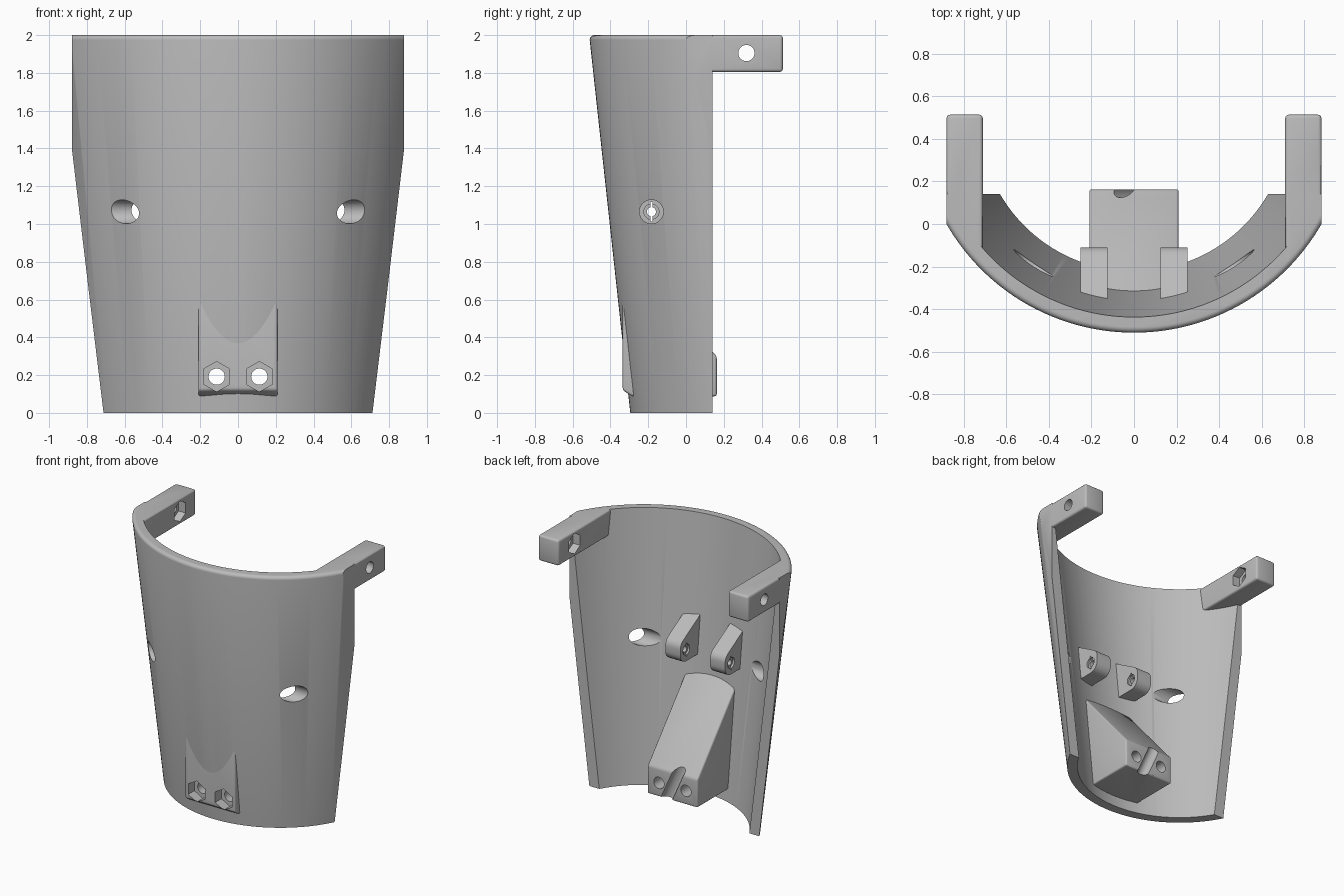
import bpy, bmesh
from math import radians, cos, sin
from mathutils import Matrix, Vector

if "Cube" in bpy.data.objects:
    bpy.data.objects.remove(bpy.data.objects["Cube"])

grey = bpy.data.materials.new("plain_grey")
grey.use_nodes = True
grey.diffuse_color = (0.5, 0.5, 0.5, 1)
grey.node_tree.nodes["Principled BSDF"].inputs["Base Color"].default_value = (0.5, 0.5, 0.5, 1)

AXIS_Y = 0.505                                  # cone axis
WALL = 0.073
TURN = {"X": Matrix.Rotation(radians(90), 4, "Y") @ Matrix.Rotation(radians(90), 4, "Z"),
        "Y": Matrix.Rotation(radians(90), 4, "X"), "Z": Matrix()}


def make(name, bm):
    bmesh.ops.recalc_face_normals(bm, faces=bm.faces)
    mesh = bpy.data.meshes.new(name)
    bm.to_mesh(mesh)
    bm.free()
    mesh.materials.append(grey)
    obj = bpy.data.objects.new(name, mesh)
    bpy.context.collection.objects.link(obj)
    return obj


def round_edges(bm, width):
    bmesh.ops.bevel(bm, geom=bm.edges[:], offset=width, segments=3, profile=0.5, affect="EDGES")


def box(name, low, high, bevel=0):
    bm = bmesh.new()
    low, high = Vector(low), Vector(high)
    bmesh.ops.create_cube(bm, size=1, matrix=Matrix.Translation((low + high) / 2)
                          @ Matrix.Diagonal((*(high - low), 1)))
    if bevel:
        round_edges(bm, bevel)
    return make(name, bm)


def rod(name, centre, radius, length, axis, sides=40, tilt=None):
    bm = bmesh.new()
    bmesh.ops.create_cone(bm, cap_ends=True, segments=sides, radius1=radius, radius2=radius, depth=length,
                          matrix=Matrix.Translation(centre) @ (tilt or TURN[axis]))
    return make(name, bm)


def lathe(name, profile, sides=160):
    """Solid of revolution around the cone axis from (radius, z) pairs."""
    bm = bmesh.new()
    rings = [[bm.verts.new((r * cos(radians(360 * i / sides)), AXIS_Y + r * sin(radians(360 * i / sides)), z))
              for i in range(sides)] for r, z in profile]
    for a, b in zip(rings, rings[1:]):
        for i in range(sides):
            j = (i + 1) % sides
            bm.faces.new((a[i], a[j], b[j], b[i]))
    bm.faces.new(rings[0])
    bm.faces.new(rings[-1])
    return make(name, bm)


def extrude_x(name, profile, x0, x1, bevel=0):
    """Prism along x from a (y, z) outline."""
    bm = bmesh.new()
    face = bm.faces.new([bm.verts.new((x0, y, z)) for y, z in profile])
    new = bmesh.ops.extrude_face_region(bm, geom=[face])["geom"]
    bmesh.ops.translate(bm, vec=(x1 - x0, 0, 0), verts=[v for v in new if isinstance(v, bmesh.types.BMVert)])
    bmesh.ops.recalc_face_normals(bm, faces=bm.faces)
    if bevel:
        round_edges(bm, bevel)
    return make(name, bm)


def combine(target, tools, operation="DIFFERENCE", keep=False):
    for tool in tools:
        mod = target.modifiers.new("cut", "BOOLEAN")
        mod.operation, mod.solver, mod.object = operation, "EXACT", tool
        bpy.context.view_layer.objects.active = target
        bpy.ops.object.modifier_apply(modifier=mod.name)
        if not keep:
            bpy.data.objects.remove(tool)


def radius_at(z):
    return 0.80 + 0.1075 * z


# Half shell with two arms, trimmed by the outer cone
shell = box("shell", (-0.88, -0.8, 0), (0.88, 0.14, 2))
combine(shell, [lathe("hollow", [(radius_at(z) - WALL, z) for z in (-0.2, 2.2)])])
for s in (-1, 1):
    xs = sorted((s * 0.71, s * 0.88))
    combine(shell, [box("arm", (xs[0], -0.2, 1.805), (xs[1], 0.513, 2), 0.016)], "UNION")
rim = [(radius_at(2) - 0.025 * (1 - cos(radians(a))), 1.975 + 0.025 * sin(radians(a))) for a in range(0, 91, 18)]
combine(shell, [lathe("outer_cone", [(radius_at(0), 0)] + rim)], "INTERSECT")

# Side holes, arm bolt holes and nut pockets
combine(shell, [rod("side_hole", (0, -0.183, 1.065), 0.063, 3, "X"),
                rod("arm_hole", (0, 0.32, 1.905), 0.043, 3, "X"),
                rod("nut_pocket", (0, 0.32, 1.905), 0.078, 1.54, "X", 6)])

# Sloping clamp block that passes through the wall
block = extrude_x("clamp_block", [(-0.335, 0.12), (-0.285, 0.088), (0.163, 0.088), (0.163, 0.30),
                                  (0.14, 0.325), (-0.335, 0.88)], -0.21, 0.21, 0.012)
bolts = []
for x in (-0.113, 0.113):
    bolts += [rod("bolt_hole", (x, 0, 0.192), 0.043, 1, "Y"),
              rod("bolt_pocket", (x, -0.34, 0.192), 0.08, 0.16, "Y", 6)]
combine(block, bolts, keep=True)
combine(shell, bolts)
combine(block, [rod("cable_groove", (0, 0.167, 0.2), 0.043, 0.8, "Z",
                    tilt=Matrix.Rotation(radians(-24), 4, "Y"))])

# Pair of lugs inside the wall, each with a slotted screw hole
outline = [(-0.385, 1.29)]
outline += [(-0.18 + 0.07 * cos(radians(a)), 1.09 + 0.07 * sin(radians(a))) for a in range(60, -1, -12)]
outline += [(-0.18 + 0.07 * cos(radians(a)), 1.05 + 0.07 * sin(radians(a))) for a in range(0, -91, -15)]
outline += [(-0.355, 0.98)]
for name, s in (("right_lug", -1), ("left_lug", 1)):
    xs = sorted((s * 0.125, s * 0.25))
    lug = extrude_x(name, outline, *xs)
    combine(lug, [rod("screw_hole", (0, -0.183, 1.065), 0.024, 2, "X"),
                  box("slot", (-1, -0.189, 1.013), (1, -0.177, 1.117))])
    combine(lug, [rod("counterbore", (x, -0.183, 1.065), 0.04, 0.03, "X") for x in xs])

# Smooth curved faces, sharp edges
for obj in bpy.context.scene.objects:
    if obj.type == "MESH":
        bpy.ops.object.select_all(action="DESELECT")
        obj.select_set(True)
        bpy.context.view_layer.objects.active = obj
        bpy.ops.object.shade_smooth_by_angle(angle=radians(30))
